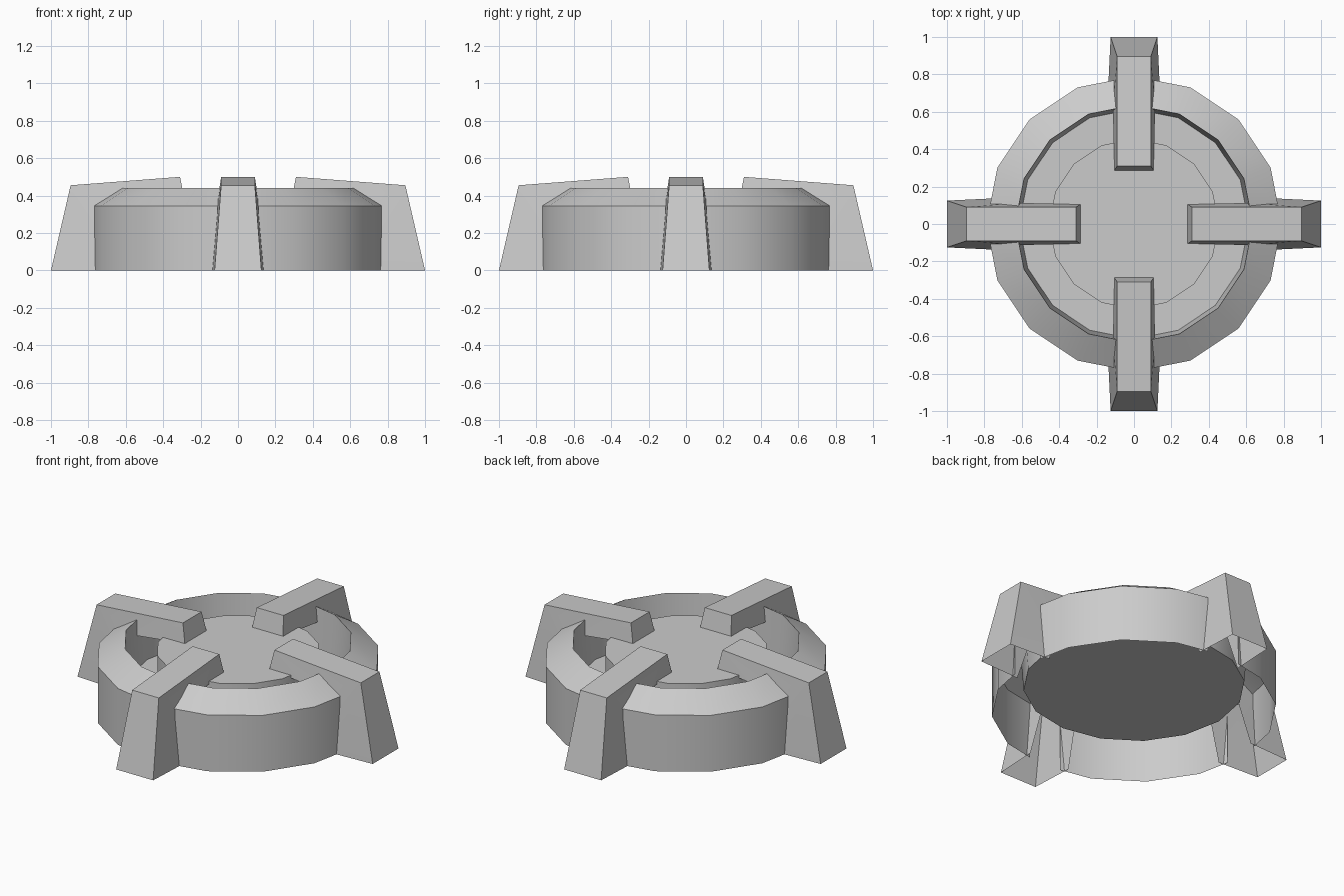
import bpy, bmesh, math
from mathutils import Matrix

cube = bpy.data.objects.get("Cube")
if cube:
    bpy.data.objects.remove(cube)

SIDES = 16

grey = bpy.data.materials.new("plain_grey")
grey.use_nodes = True
colour = (0.6, 0.6, 0.6, 1)
grey.diffuse_color = colour
grey.node_tree.nodes["Principled BSDF"].inputs["Base Color"].default_value = colour


def finish(bm, name, angle=30):
    mesh = bpy.data.meshes.new(name)
    bm.to_mesh(mesh)
    bm.free()
    mesh.materials.append(grey)
    obj = bpy.data.objects.new(name, mesh)
    bpy.context.collection.objects.link(obj)
    bpy.ops.object.select_all(action="DESELECT")
    obj.select_set(True)
    bpy.context.view_layer.objects.active = obj
    bpy.ops.object.shade_smooth_by_angle(angle=math.radians(angle))
    return obj


def lathe(profile):
    """Turn a list of (radius, height) points into a faceted sheet."""
    bm = bmesh.new()
    rings = []
    for r, z in profile:
        rings.append([bm.verts.new((r * math.cos(a), r * math.sin(a), z))
                      for a in (math.tau * i / SIDES for i in range(SIDES))])
    for low, high in zip(rings, rings[1:]):
        for i in range(SIDES):
            j = (i + 1) % SIDES
            bm.faces.new((low[i], low[j], high[j], high[i]))
    return bm, rings


# Outer ring: wall, bevelled shoulder and inner wall, with openings in the wall behind the legs
bm, rings = lathe([(0.79, 0), (0.79, 0.345), (0.636, 0.44), (0.615, 0.16)])
for axis in ((1, 0, 0), (0, 1, 0)):
    for side in (-0.11, 0.11):
        bmesh.ops.bisect_plane(bm, geom=bm.verts[:] + bm.edges[:] + bm.faces[:],
                               plane_co=[side * c for c in axis], plane_no=axis)
openings = []
for f in bm.faces:
    c = f.calc_center_median()
    if min(abs(c.x), abs(c.y)) < 0.11 and c.z < 0.2 and c.xy.length > 0.7:
        openings.append(f)
bmesh.ops.delete(bm, geom=openings, context="FACES")
finish(bm, "outer_ring")

# Floor of the groove
bm = bmesh.new()
bmesh.ops.create_circle(bm, cap_ends=True, segments=SIDES, radius=0.615,
                        matrix=Matrix.Translation((0, 0, 0.16)))
finish(bm, "groove_floor")

# Raised centre platform
bm, rings = lathe([(0.455, 0.16), (0.455, 0.385)])
bm.faces.new(rings[-1])
finish(bm, "centre_platform")


# Four clamp legs, hollow underneath: (distance out, height, half width)
LEG = [(0.73, 0, 0.138), (1.0, 0, 0.125), (0.895, 0.455, 0.09),
       (0.31, 0.5, 0.09), (0.287, 0.385, 0.105), (0.62, 0.35, 0.113)]


def clamp_leg(name, turn):
    bm = bmesh.new()
    left = [bm.verts.new((x, w, z)) for x, z, w in LEG]
    right = [bm.verts.new((x, -w, z)) for x, z, w in LEG]
    bm.faces.new(left)
    bm.faces.new(right[::-1])
    for i in range(1, len(LEG) - 1):
        bm.faces.new((left[i], right[i], right[i + 1], left[i + 1]))
    bmesh.ops.triangulate(bm, faces=[f for f in bm.faces if len(f.verts) > 4])
    bmesh.ops.recalc_face_normals(bm, faces=bm.faces)
    bmesh.ops.rotate(bm, verts=bm.verts, matrix=Matrix.Rotation(turn, 3, "Z"))
    finish(bm, name, 20)


for i, name in enumerate(("left", "back", "right", "front")):
    clamp_leg(name + "_clamp_leg", i * math.pi / 2)
